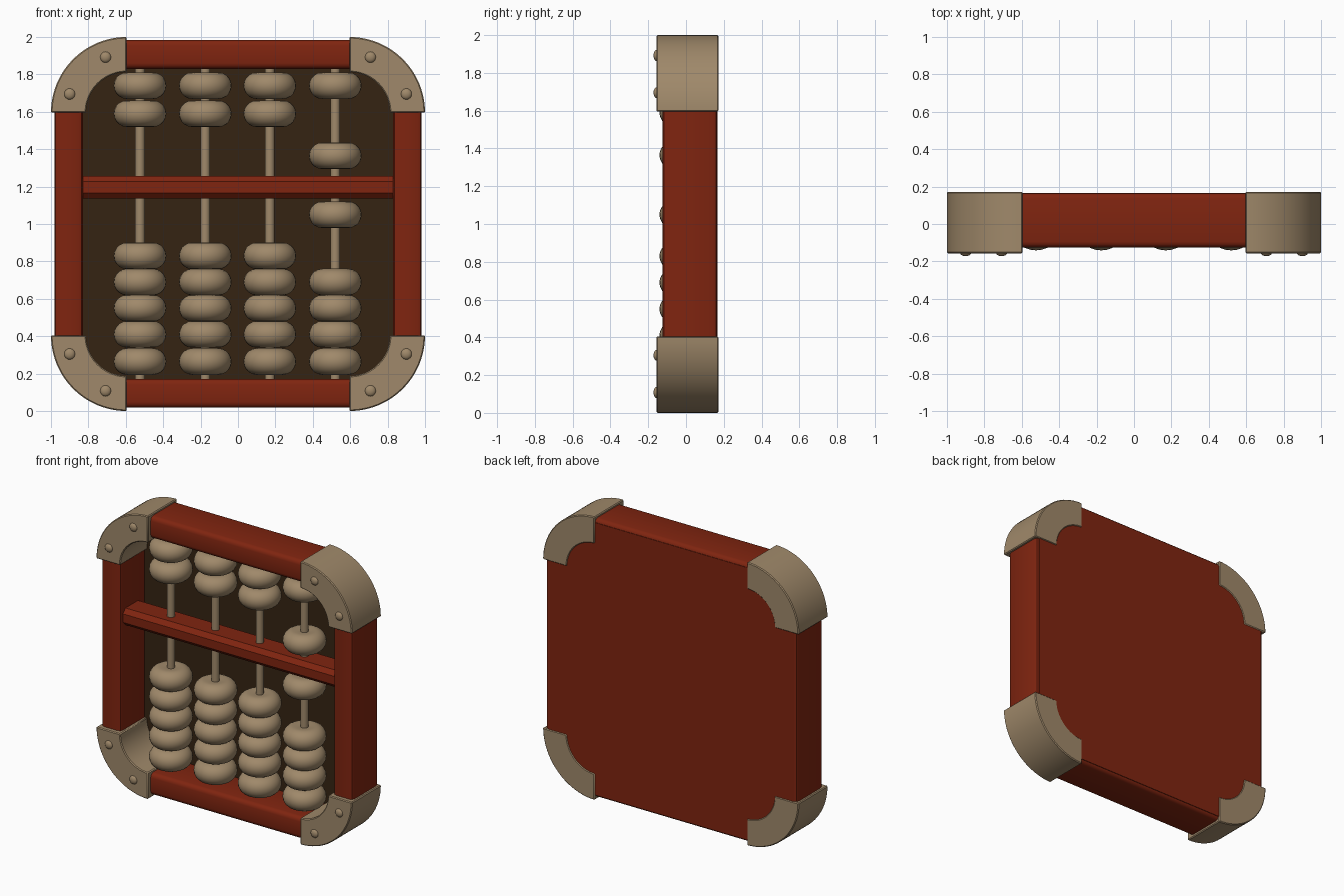
import bpy, bmesh, math
from mathutils import Matrix

if "Cube" in bpy.data.objects:
    bpy.data.objects.remove(bpy.data.objects["Cube"])


def material(name, r, g, b):
    m = bpy.data.materials.new(name)
    m.diffuse_color = (r, g, b, 1)
    m.use_nodes = True
    m.node_tree.nodes["Principled BSDF"].inputs["Base Color"].default_value = m.diffuse_color
    return m


RED = material("red_paint", 0.215, 0.018, 0.005)
TAN = material("tan_bone", 0.35, 0.25, 0.145)
BROWN = material("dark_brown", 0.036, 0.017, 0.006)


def finish(name, bm, *mats, angle=35):
    bmesh.ops.recalc_face_normals(bm, faces=bm.faces)
    me = bpy.data.meshes.new(name)
    bm.to_mesh(me)
    bm.free()
    for m in mats:
        me.materials.append(m)
    for p in me.polygons:
        p.use_smooth = True
    me.set_sharp_from_angle(angle=math.radians(angle))
    ob = bpy.data.objects.new(name, me)
    bpy.context.collection.objects.link(ob)
    return ob


def box(name, x0, x1, y0, y1, z0, z1, axis, bevel, seg):
    """Box with its long edges (along axis) rounded."""
    bm = bmesh.new()
    bmesh.ops.create_cube(bm, size=1)
    bmesh.ops.scale(bm, vec=(x1 - x0, y1 - y0, z1 - z0), verts=bm.verts)
    bmesh.ops.translate(bm, vec=((x0 + x1) / 2, (y0 + y1) / 2, (z0 + z1) / 2), verts=bm.verts)
    edges = [e for e in bm.edges
             if abs((e.verts[0].co - e.verts[1].co)[axis]) > 1e-4]
    bmesh.ops.bevel(bm, geom=edges, offset=bevel, segments=seg, profile=0.5, affect='EDGES')
    return finish(name, bm, RED)


def extrude_outline(pts, y0, y1):
    """Solid from an outline in the x-z plane."""
    bm = bmesh.new()
    f = bm.faces.new([bm.verts.new((x, y0, z)) for x, z in pts])
    r = bmesh.ops.extrude_face_region(bm, geom=[f], use_keep_orig=True)
    bmesh.ops.translate(bm, vec=(0, y1 - y0, 0),
                        verts=[v for v in r["geom"] if isinstance(v, bmesh.types.BMVert)])
    return bm


def arc(cx, cz, r, a0, a1, n=16):
    return [(cx + r * math.cos(math.radians(a0 + (a1 - a0) * i / n)),
             cz + r * math.sin(math.radians(a0 + (a1 - a0) * i / n))) for i in range(n + 1)]


# outer frame bars
box("top_bar", -0.6, 0.6, -0.125, 0.165, 1.83, 1.985, 0, 0.03, 3)
box("bottom_bar", -0.6, 0.6, -0.125, 0.165, 0.018, 0.172, 0, 0.03, 3)
box("left_bar", -0.982, -0.83, -0.125, 0.165, 0.4, 1.6, 2, 0.025, 2)
box("right_bar", 0.83, 0.982, -0.125, 0.165, 0.4, 1.6, 2, 0.025, 2)
# dividing beam
box("divider_beam", -0.84, 0.84, -0.1, 0.1, 1.137, 1.257, 0, 0.03, 1)

# back panel: red behind, dark brown inside
K = 0.595
outline = []
for sx, sz, a in ((1, 1, 0), (-1, 1, 90), (-1, -1, 180), (1, -1, 270)):
    outline += arc(sx * K, 1 + sz * K, 0.365, a, a + 90, 10)
bm = extrude_outline(outline, 0.142, 0.167)
bm.normal_update()
for f in bm.faces:
    if f.calc_center_median().y < 0.145:
        f.material_index = 1
finish("back_panel", bm, RED, BROWN)

# quarter-ring corner guards with two rivets each
for sx, sz, a, label in ((1, 1, 0, "top_right"), (-1, 1, 90, "top_left"),
                         (-1, -1, 180, "bottom_left"), (1, -1, 270, "bottom_right")):
    cx, cz = sx * K, 1 + sz * K
    pts = arc(cx, cz, 0.405, a, a + 90, 20) + arc(cx, cz, 0.217, a + 90, a, 20)
    bm = extrude_outline(pts, -0.157, 0.172)
    bm.normal_update()
    rim = [e for e in bm.edges if len(e.link_faces) == 2 and e.calc_face_angle(0) > 0.8]
    bmesh.ops.bevel(bm, geom=rim, offset=0.006, segments=1, profile=0.5, affect='EDGES')
    finish("corner_guard_" + label, bm, TAN)
    for i, (rx, rz) in enumerate(((0.9, 0.695), (0.708, 0.892))):
        bm = bmesh.new()
        bmesh.ops.create_uvsphere(
            bm, u_segments=16, v_segments=8, radius=0.03,
            matrix=Matrix.Translation((sx * rx, -0.154, 1 + sz * rz))
            @ Matrix.Diagonal((1, 0.6, 1, 1)))
        finish("rivet_%s_%d" % (label, i + 1), bm, TAN)


def bead(name, x, z):
    """Rounded disc turned around the rod."""
    h = 0.071
    prof = [(0.022, -h * 0.9)]
    for i in range(11):
        t = math.radians(-90 + 18 * i)
        prof.append((0.07 + 0.071 * math.cos(t), h * math.sin(t)))
    prof.append((0.022, h * 0.9))
    n = 28
    bm = bmesh.new()
    rings = [[bm.verts.new((x + r * math.cos(2 * math.pi * k / n),
                            r * math.sin(2 * math.pi * k / n), z + dz))
              for k in range(n)] for r, dz in prof]
    for a, b in zip(rings, rings[1:]):
        for k in range(n):
            j = (k + 1) % n
            bm.faces.new((a[k], a[j], b[j], b[k]))
    finish(name, bm, TAN, angle=60)


# rods and beads
COMMON = [0.265, 0.41, 0.55, 0.69]
for c, x in enumerate((-0.524, -0.175, 0.17, 0.52)):
    bm = bmesh.new()
    bmesh.ops.create_cone(bm, cap_ends=True, segments=16, radius1=0.026, radius2=0.026,
                          depth=1.72, matrix=Matrix.Translation((x, 0, 1.0)))
    finish("rod_%d" % (c + 1), bm, TAN)
    heights = COMMON + ([1.05, 1.365, 1.74] if c == 3 else [0.83, 1.59, 1.74])
    for i, z in enumerate(heights):
        bead("bead_%d_%d" % (c + 1, i + 1), x, z)
